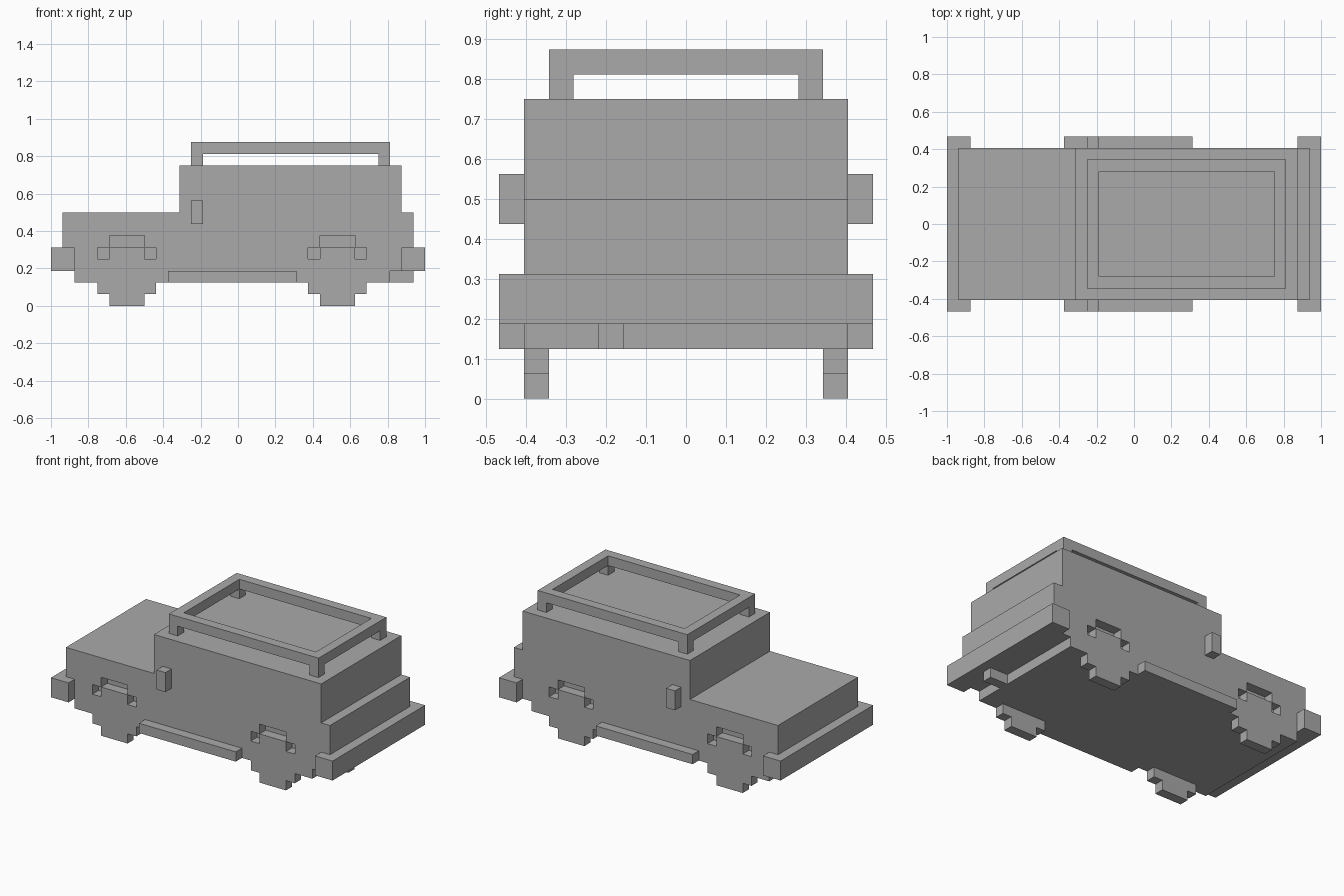
import bpy
import bmesh

U = 1 / 16  # size of one block

old = bpy.data.objects.get("Cube")
if old:
    bpy.data.objects.remove(old, do_unlink=True)

grey = bpy.data.materials.new("plain grey")
grey.use_nodes = True
grey.diffuse_color = (0.4, 0.4, 0.4, 1)
grey.node_tree.nodes["Principled BSDF"].inputs["Base Color"].default_value = grey.diffuse_color


def prism(name, profile, y0, y1):
    """Extrude an (x, z) outline, in blocks, from y0 to y1."""
    bm = bmesh.new()
    face = bm.faces.new([bm.verts.new((x * U, y0 * U, z * U)) for x, z in profile])
    grown = bmesh.ops.extrude_face_region(bm, geom=[face])["geom"]
    verts = [v for v in grown if isinstance(v, bmesh.types.BMVert)]
    bmesh.ops.translate(bm, verts=verts, vec=(0, (y1 - y0) * U, 0))
    bmesh.ops.recalc_face_normals(bm, faces=bm.faces)
    mesh = bpy.data.meshes.new(name)
    bm.to_mesh(mesh)
    bm.free()
    mesh.materials.append(grey)
    obj = bpy.data.objects.new(name, mesh)
    bpy.context.collection.objects.link(obj)
    return obj


def box(name, x0, x1, y0, y1, z0, z1):
    return prism(name, [(x0, z0), (x1, z0), (x1, z1), (x0, z1)], y0, y1)


def mirrored(outline, cx):
    """Complete a half outline (listed bottom to top) about x = cx."""
    return [(cx + x, z) for x, z in outline] + [(cx - x, z) for x, z in reversed(outline)]


# Body with hood and cabin, stepped in where the bumpers sit
body = prism("body", [(-14, 2), (13, 2), (13, 3), (14, 3), (14, 5), (15, 5), (15, 8),
                      (14, 8), (14, 12), (-5, 12), (-5, 8), (-15, 8), (-15, 5), (-14, 5)],
             -6.5, 6.5)

# Wheel wells cut into the flanks, with a stepped wheel in each
WELL = [(2.5, 1), (2.5, 5), (1.5, 5), (1.5, 6)]
WHEEL = [(1.5, 0), (1.5, 1), (2.5, 1), (2.5, 4), (1.5, 4), (1.5, 5)]
for axle, cx in (("front", -9.5), ("rear", 8.5)):
    for side, s in (("near", -1), ("far", 1)):
        cutter = prism(f"{axle}_{side}_well_cutter", mirrored(WELL, cx), s * 5.5, s * 7.5)
        cutter.hide_render = True
        cutter.hide_viewport = True
        cutter.display_type = 'WIRE'
        cut = body.modifiers.new(cutter.name, 'BOOLEAN')
        cut.operation = 'DIFFERENCE'
        cut.solver = 'EXACT'
        cut.object = cutter
        prism(f"{axle}_{side}_wheel", mirrored(WHEEL, cx), s * 5.5, s * 6.5)

# Apply the cuts and drop the cutters
bpy.context.view_layer.update()
cut_mesh = bpy.data.meshes.new_from_object(body.evaluated_get(bpy.context.evaluated_depsgraph_get()))
body.modifiers.clear()
body.data = cut_mesh
for obj in [o for o in bpy.data.objects if o.name.endswith("_well_cutter")]:
    bpy.data.objects.remove(obj, do_unlink=True)

# Bumpers and exhaust
box("front_bumper", -16, -14, -7.5, 7.5, 3, 5)
box("rear_bumper", 14, 16, -7.5, 7.5, 3, 5)
box("exhaust", 13, 15, -3.5, -2.5, 2, 3)

# Parts repeated on both flanks: sills, mirrors, rack rails and posts
for side, s in (("near", -1), ("far", 1)):
    box(f"{side}_sill", -6, 5, s * 6.5, s * 7.5, 2, 3)
    box(f"{side}_mirror", -4, -3, s * 6.5, s * 7.5, 7, 9)
    box(f"{side}_rack_rail", -4, 13, s * 4.5, s * 5.5, 13, 14)
    for end, x in (("front", -4), ("rear", 12)):
        box(f"{side}_{end}_rack_post", x, x + 1, s * 4.5, s * 5.5, 12, 13)

# Rack cross bars
for end, x in (("front", -4), ("rear", 12)):
    box(f"{end}_rack_bar", x, x + 1, -4.5, 4.5, 13, 14)
